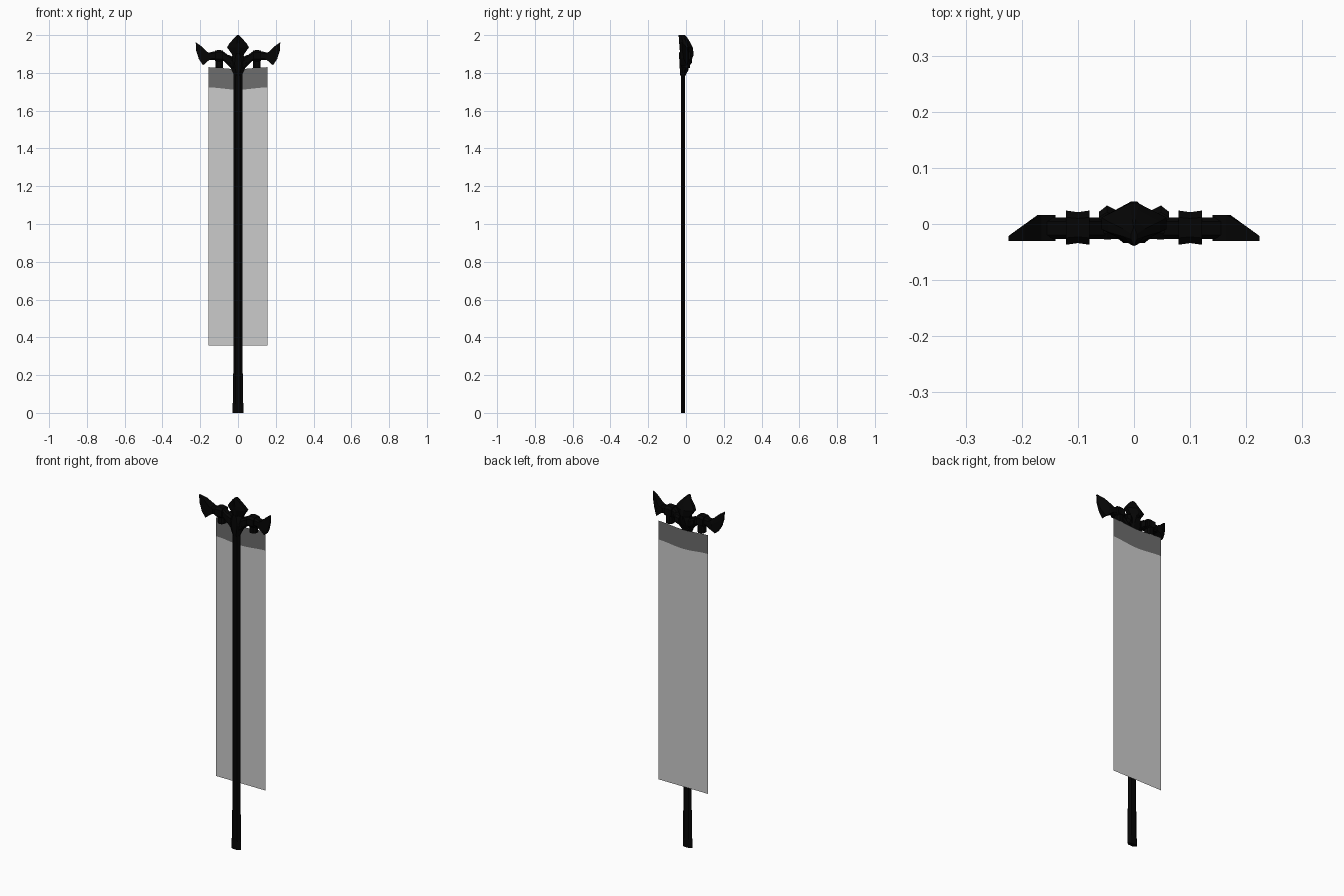
import bpy, bmesh, math

if "Cube" in bpy.data.objects:
    bpy.data.objects.remove(bpy.data.objects["Cube"])


def material(name, grey):
    m = bpy.data.materials.new(name)
    m.diffuse_color = (grey, grey, grey, 1)
    m.use_nodes = True
    m.node_tree.nodes["Principled BSDF"].inputs["Base Color"].default_value = m.diffuse_color
    return m


BLACK = material("black_iron", 0.0015)
CLOTH = material("pale_cloth", 0.60)
BAND = material("dark_cloth", 0.153)


def finish(name, bm, mats, mirror=False):
    bmesh.ops.recalc_face_normals(bm, faces=bm.faces)
    me = bpy.data.meshes.new(name)
    bm.to_mesh(me)
    bm.free()
    ob = bpy.data.objects.new(name, me)
    bpy.context.collection.objects.link(ob)
    for m in mats:
        me.materials.append(m)
    if mirror:
        ob.modifiers.new("mirror", 'MIRROR')
    return ob


def loft(name, rings, mirror=False):
    """Skin a list of equal-length closed rings and cap both ends."""
    bm = bmesh.new()
    rows = [[bm.verts.new(p) for p in ring] for ring in rings]
    n = len(rows[0])
    for a, b in zip(rows, rows[1:]):
        for i in range(n):
            j = (i + 1) % n
            bm.faces.new((a[i], a[j], b[j], b[i]))
    bm.faces.new(rows[0])
    bm.faces.new(rows[-1])
    return finish(name, bm, [BLACK], mirror)


def section(k, m):
    """Unit octagon: k is the half height of the sides, m the half width of front and back."""
    return ((1, -k), (1, k), (m, 1), (-m, 1), (-1, k), (-1, -k), (-m, -1), (m, -1))


def z_ring(z, hx, y0, y1, k=0.5, m=0.5):
    c, h = (y0 + y1) / 2, (y1 - y0) / 2
    return [(hx * u, c + h * v, z) for u, v in section(k, m)]


def x_ring(x, y0, y1, z0, z1):
    cy, hy, cz, hz = (y0 + y1) / 2, (y1 - y0) / 2, (z0 + z1) / 2, (z1 - z0) / 2
    return [(x, cy + hy * u, cz + hz * v) for u, v in section(0.6, 0.6)]


# Pole with a slightly thicker grip and foot
loft("pole", [z_ring(z, hx, -0.027, -0.004, 0.15, 0.5) for z, hx in (
    (0, 0.030), (0.045, 0.030), (0.055, 0.027), (0.20, 0.027),
    (0.215, 0.024), (1.82, 0.024))])

# Central socket flaring from the pole up into the arms
loft("socket", [z_ring(z, hx, y0, y1, 0.3, 0.4) for z, hx, y0, y1 in (
    (1.785, 0.020, -0.031, -0.002), (1.82, 0.036, -0.033, 0.012),
    (1.85, 0.046, -0.034, 0.026), (1.88, 0.036, -0.034, 0.034),
    (1.90, 0.026, -0.032, 0.036))])

# Spearhead finial with a ridged back
loft("finial", [z_ring(z, hx, y0, y1, 0.3, 0.15) for z, hx, y0, y1 in (
    (1.885, 0.026, -0.030, 0.038), (1.905, 0.036, -0.032, 0.040),
    (1.935, 0.058, -0.034, 0.036), (1.955, 0.046, -0.036, 0.026),
    (1.985, 0.020, -0.038, 0.008), (2.0, 0.005, -0.039, -0.006))])

# Side arms rising from the socket
loft("side_arms", [x_ring(*r) for r in (
    (0.012, -0.027, 0.012, 1.800, 1.860), (0.05, -0.027, 0.012, 1.838, 1.892),
    (0.08, -0.027, 0.012, 1.866, 1.915), (0.12, -0.027, 0.012, 1.868, 1.915),
    (0.165, -0.027, 0.012, 1.870, 1.905))], mirror=True)

# Raised prongs beside the finial
loft("shoulder_prongs", [x_ring(*r) for r in (
    (0.030, -0.026, 0.024, 1.835, 1.885), (0.048, -0.028, 0.033, 1.845, 1.895),
    (0.062, -0.026, 0.022, 1.860, 1.895))], mirror=True)

# Collars on the arms and the hangers that carry the cloth
loft("arm_collars", [x_ring(*r) for r in (
    (0.079, -0.037, 0.024, 1.864, 1.918), (0.100, -0.034, 0.021, 1.860, 1.922),
    (0.121, -0.037, 0.024, 1.864, 1.918))], mirror=True)
loft("cloth_hangers", [[(x + 0.1, y, z) for x, y, z in z_ring(z, 0.020, -0.022, 0.020)]
                       for z in (1.825, 1.88)], mirror=True)

# Crescent end blades: flat front, back bevelled toward the tip
bm = bmesh.new()
outline = ((0.140, 1.900, 0.016), (0.165, 1.912, 0.016), (0.195, 1.942, -0.001),
           (0.224, 1.962, -0.022), (0.222, 1.920, -0.020), (0.208, 1.875, -0.012),
           (0.185, 1.840, 0.004), (0.160, 1.862, 0.016), (0.140, 1.875, 0.016))
front = [bm.verts.new((x, -0.03, z)) for x, z, y in outline]
back = [bm.verts.new((x, y, z)) for x, z, y in outline]
mid_f, mid_b = bm.verts.new((0.178, -0.03, 1.892)), bm.verts.new((0.172, 0.016, 1.890))
for i in range(len(outline)):
    j = (i + 1) % len(outline)
    bm.faces.new((front[i], front[j], back[j], back[i]))
    bm.faces.new((front[i], front[j], mid_f))
    bm.faces.new((back[i], back[j], mid_b))
finish("crescent_blades", bm, [BLACK], mirror=True)

# Banner cloth hanging behind the pole, dark band dipping at the middle
bm = bmesh.new()
COLS = 12
rows = []
for z, sag in ((0.357, 0), (1.723, 0.012), (1.83, 0.010)):
    rows.append([bm.verts.new((-0.157 + 0.314 * i / COLS, 0.025,
                               z - sag * math.sin(math.pi * i / COLS) ** 2))
                 for i in range(COLS + 1)])
for r in range(2):
    for i in range(COLS):
        f = bm.faces.new((rows[r][i], rows[r][i + 1], rows[r + 1][i + 1], rows[r + 1][i]))
        f.material_index = r
finish("banner", bm, [CLOTH, BAND])
